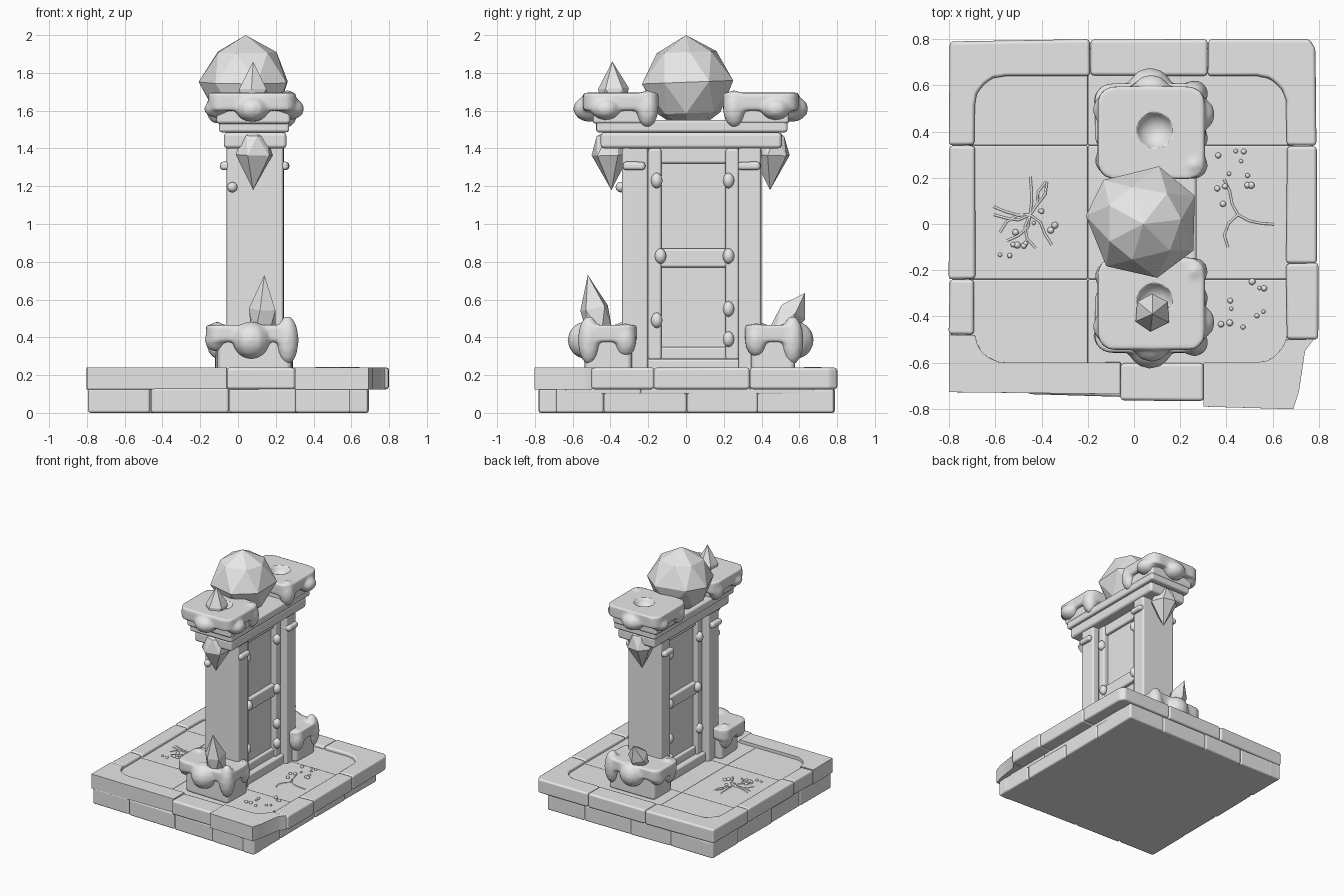
import bpy, bmesh, math, random
from mathutils import Vector, Matrix

random.seed(4)
if "Cube" in bpy.data.objects:
    bpy.data.objects.remove(bpy.data.objects["Cube"])

stone = bpy.data.materials.new("pale_grey_stone")
stone.use_nodes = True
GREY = (0.8, 0.8, 0.8, 1)
stone.diffuse_color = GREY
stone.node_tree.nodes["Principled BSDF"].inputs["Base Color"].default_value = GREY


def finish(name, bm, smooth=True):
    bmesh.ops.recalc_face_normals(bm, faces=bm.faces)
    mesh = bpy.data.meshes.new(name)
    for f in bm.faces:
        f.smooth = smooth
    bm.to_mesh(mesh)
    bm.free()
    mesh.materials.append(stone)
    obj = bpy.data.objects.new(name, mesh)
    bpy.context.collection.objects.link(obj)
    return obj


def prism(name, outline, z0, z1, bevel=0.012, jitter=0.004):
    """Extruded outline with worn, rounded edges."""
    bm = bmesh.new()
    pts = [(x + random.uniform(-jitter, jitter), y + random.uniform(-jitter, jitter))
           for x, y in outline]
    face = bm.faces.new([bm.verts.new((x, y, z0)) for x, y in pts])
    up = bmesh.ops.extrude_face_region(bm, geom=[face])["geom"]
    for v in (g for g in up if isinstance(g, bmesh.types.BMVert)):
        v.co.z = z1 + random.uniform(-jitter, jitter) * 0.5
    obj = finish(name, bm)
    mod = obj.modifiers.new("worn_edges", "BEVEL")
    mod.width, mod.segments, mod.harden_normals = bevel, 2, True
    return obj


def block(name, x0, x1, y0, y1, z0, z1, bevel=0.012, jitter=0.003):
    return prism(name, [(x0, y0), (x1, y0), (x1, y1), (x0, y1)], z0, z1, bevel, jitter)


def gem(name, base, tip, rings, sides):
    """Faceted crystal: twisted rings along an axis, wrapped in a hull."""
    base, tip = Vector(base), Vector(tip)
    axis = tip - base
    turn = axis.to_track_quat("Z", "Y")
    bm = bmesh.new()
    bm.verts.new(base)
    bm.verts.new(tip)
    for k, (t, r) in enumerate(rings):
        for i in range(sides):
            a = (i + k / 2 + random.uniform(-0.12, 0.12)) * math.tau / sides
            bm.verts.new(base + axis * t + turn @ Vector((r * math.cos(a), r * math.sin(a), 0)))
    bmesh.ops.convex_hull(bm, input=bm.verts[:])
    return finish(name, bm, False)


def stud(name, x, y, z, r, stretch=1.0):
    bm = bmesh.new()
    m = Matrix.Translation((x, y, z)) @ Matrix.Diagonal((1, 1, stretch, 1))
    bmesh.ops.create_icosphere(bm, subdivisions=2, radius=r, matrix=m)
    return finish(name, bm)


def drape(name, cx, cy, hx, hy, z0, z1, drips):
    """Soft slab with lumps hanging over its sides."""
    bm = bmesh.new()
    size = Matrix.Diagonal((2 * hx, 2 * hy, z1 - z0, 1))
    bmesh.ops.create_cube(bm, matrix=Matrix.Translation((cx, cy, (z0 + z1) / 2)) @ size)
    upright = [e for e in bm.edges if abs(e.verts[0].co.z - e.verts[1].co.z) > 0.01]
    bmesh.ops.bevel(bm, geom=upright, offset=0.07, segments=4, profile=0.5, affect="EDGES")
    for dx, dy, r, drop in drips:
        m = (Matrix.Translation((cx + dx * hx, cy + dy * hy, z0 + 0.01))
             @ Matrix.Diagonal((r, r, drop, 1)))
        bmesh.ops.create_uvsphere(bm, u_segments=12, v_segments=8, radius=1, matrix=m)
    obj = finish(name, bm)
    mod = obj.modifiers.new("melt", "REMESH")
    mod.mode, mod.voxel_size, mod.use_smooth_shade = "VOXEL", 0.011, True
    mod = obj.modifiers.new("soften", "SMOOTH")
    mod.factor, mod.iterations = 0.5, 7
    return obj


# Lower course of bricks round a core
corners = [Vector(c) for c in ((-0.79, -0.72), (0.69, -0.78), (0.69, 0.785), (-0.79, 0.785))]
prism("base_core", [c * 0.97 for c in corners], 0, 0.15, 0.005, 0)
for s, a in enumerate(corners):
    b = corners[(s + 1) % 4]
    inward = Vector((a.y - b.y, b.x - a.x)).normalized() * 0.1
    cuts = [0, 0.22, 0.5, 0.74, 1]
    for i, (t0, t1) in enumerate(zip(cuts, cuts[1:])):
        p, q = a.lerp(b, t0), a.lerp(b, t1)
        prism(f"lower_brick_{s}_{i}", [p, q, q + inward, p + inward], 0, 0.13, 0.014)

# Floor slabs
for i, (y0, y1) in enumerate(((-0.64, -0.24), (-0.24, 0.34), (0.34, 0.68))):
    for j, (x0, x1) in enumerate(((-0.72, -0.2), (-0.2, 0.69))):
        block(f"floor_slab_{i}_{j}", x0, x1, y0, y1, 0.1, 0.215, 0.008, 0)

# Rim: corner stones with a rounded inside, straight stones between
R = 0.13


def rim_corner(name, outer, ix, iy, sx, sy):
    jx, jy = outer[0][0], outer[-1][1]
    arc = [(ix + sx * R * (math.cos(t) - 1), iy + sy * R * (math.sin(t) - 1))
           for t in (k * math.pi / 16 for k in range(9))]
    prism(name, outer + [(ix, jy)] + arc + [(jx, iy)], 0.125, 0.24, 0.016, 0.002)


W, E, S, N = -0.69, 0.66, -0.6, 0.64
rim_corner("rim_corner_front_right", [(-0.06, -0.735), (-0.8, -0.73), (-0.8, -0.48)], W, S, -1, -1)
rim_corner("rim_corner_front_left", [(0.3, -0.79), (0.69, -0.8), (0.715, -0.73),
                                     (0.74, -0.55), (0.78, -0.5)], E, S, 1, -1)
rim_corner("rim_corner_back_left", [(0.32, 0.8), (0.76, 0.8), (0.785, 0.76),
                                    (0.79, 0.34)], E, N, 1, 1)
rim_corner("rim_corner_back_right", [(-0.19, 0.8), (-0.8, 0.79), (-0.8, 0.34)], W, N, -1, 1)
for i, (x0, x1, y0, y1) in enumerate((
        (-0.8, W, -0.48, -0.24), (-0.8, W, -0.24, 0.34), (-0.19, 0.32, N, 0.8),
        (E, 0.79, -0.17, 0.34), (E, 0.8, -0.5, -0.17), (-0.06, 0.3, -0.765, S))):
    block(f"rim_stone_{i}", x0, x1, y0, y1, 0.125, 0.24, 0.016)

# Pebbles and cracks on the floor
for i in range(34):
    cx, cy = ((-0.46, -0.05), (0.48, 0.2), (0.5, -0.36))[i % 3]
    stud(f"pebble_{i}", cx + random.uniform(-0.13, 0.13), cy + random.uniform(-0.12, 0.12),
         0.218, random.uniform(0.008, 0.015))
for i in range(12):
    curve = bpy.data.curves.new(f"floor_crack_{i}", "CURVE")
    curve.dimensions, curve.bevel_depth, curve.bevel_resolution = "3D", 0.007, 0
    line = curve.splines.new("POLY")
    line.points.add(3)
    side = 1 if i % 4 == 0 else -1
    p = Vector((0.45 * side, 0.04, 0.213))
    a = i * math.tau / 12
    for pt in line.points:
        pt.co = (*p, 1)
        a += random.uniform(-0.7, 0.7)
        p += Vector((math.cos(a), math.sin(a), 0)) * 0.055
    curve.materials.append(stone)
    bpy.context.collection.objects.link(bpy.data.objects.new(curve.name, curve))

# Shafts, door panel and lintel
CX, CY = 0.09, 0.03
block("front_shaft", -0.06, 0.24, -0.34, -0.2, 0.2, 1.42, 0.014)
block("back_shaft", -0.06, 0.24, 0.28, 0.4, 0.2, 1.42, 0.014)
for name, y0, y1 in (("front", -0.335, -0.215), ("back", 0.275, 0.395)):
    block(name + "_shaft_band", -0.095, 0.27, y0, y1, 1.285, 1.33, 0.018)
block("door_panel", CX - 0.06, CX + 0.06, -0.22, 0.3, 0.2, 1.42, 0.004, 0)
for name, y0, y1, z0, z1, h in (
        ("sill", -0.21, 0.29, 0.2, 0.285, 0.125), ("bottom_rail", -0.2, 0.28, 0.28, 0.35, 0.085),
        ("middle_rail", -0.2, 0.28, 0.77, 0.87, 0.09), ("top_rail", -0.2, 0.28, 1.32, 1.41, 0.085),
        ("front_stile", -0.2, -0.13, 0.28, 1.4, 0.1), ("back_stile", 0.21, 0.28, 0.28, 1.4, 0.1)):
    block("door_" + name, CX - h, CX + h, y0, y1, z0, z1, 0.014, 0)
for i, (y, z) in enumerate(((-0.155, 1.23), (0.225, 1.23), (-0.135, 0.83), (0.225, 0.83),
                            (0.225, 0.55), (0.225, 0.39), (-0.155, 0.49))):
    for side in (-1, 1):
        stud(f"door_stud_{i}_{side}", CX + side * 0.1, y, z, 0.031, 1.35)
stud("shaft_stud", -0.03, -0.345, 1.195, 0.028)
block("lintel_lower", -0.075, 0.255, -0.45, 0.51, 1.4, 1.485, 0.02)
block("lintel_upper", -0.1, 0.27, -0.475, 0.535, 1.485, 1.55, 0.016)

# Capitals and feet, mirrored front to back
for name, s in (("front", -1), ("back", 1)):
    cy = 0.025 + s * 0.37
    block(name + "_capital", -0.115, 0.275, cy - 0.15, cy + 0.15, 1.53, 1.62, 0.018)
    cap = drape(name + "_capital_drape", 0.075, cy, 0.232, 0.2, 1.6, 1.695,
                [(0, s * 0.82, 0.09, 0.07), (0.8, -s * 0.7, 0.06, 0.1), (-0.8, s * 0.5, 0.07, 0.05),
                 (0.85, s * 0.4, 0.08, 0.06), (-0.8, -s * 0.6, 0.06, 0.08)])
    # Shallow bowl in the capital top
    cutter = stud(name + "_bowl_cutter", 0.09, cy + 0.01, 1.715, 0.085)
    cutter.hide_render = True
    cutter.hide_set(True)
    mod = cap.modifiers.new("bowl", "BOOLEAN")
    mod.object, mod.operation, mod.solver = cutter, "DIFFERENCE", "EXACT"

    fy = 0.025 + s * 0.435
    block(name + "_foot", -0.115, 0.285, fy - 0.12, fy + 0.12, 0.2, 0.4, 0.03, 0.008)
    drape(name + "_foot_drape", 0.07, fy, 0.24, 0.148, 0.375, 0.465,
          [(0, s * 0.8, 0.1, 0.1), (-0.78, s * 0.5, 0.06, 0.06), (0.8, s * 0.7, 0.06, 0.13),
           (0.8, -s * 0.6, 0.06, 0.09), (-0.75, -s * 0.5, 0.06, 0.1)])
    gem(name + "_hanging_crystal", (CX, 0.025 + s * 0.43, 1.5), (0.08, 0.025 + s * 0.42, 1.18),
        [(0.1, 0.07), (0.42, 0.105)], 6)

# Standing crystals and the faceted orb
gem("front_foot_crystal", (0.13, -0.45, 0.38), (0.14, -0.52, 0.73), [(0.1, 0.07), (0.5, 0.078)], 5)
gem("back_foot_crystal", (0.05, 0.47, 0.38), (0.03, 0.63, 0.635), [(0.1, 0.06), (0.6, 0.075)], 5)
gem("top_crystal", (0.08, -0.38, 1.6), (0.08, -0.39, 1.86), [(0.15, 0.07), (0.45, 0.082)], 6)
gem("orb", (0.04, 0.02, 1.47), (0.04, 0.0, 2.0),
    [(0.22, 0.17), (0.53, 0.25), (0.83, 0.165)], 7)
